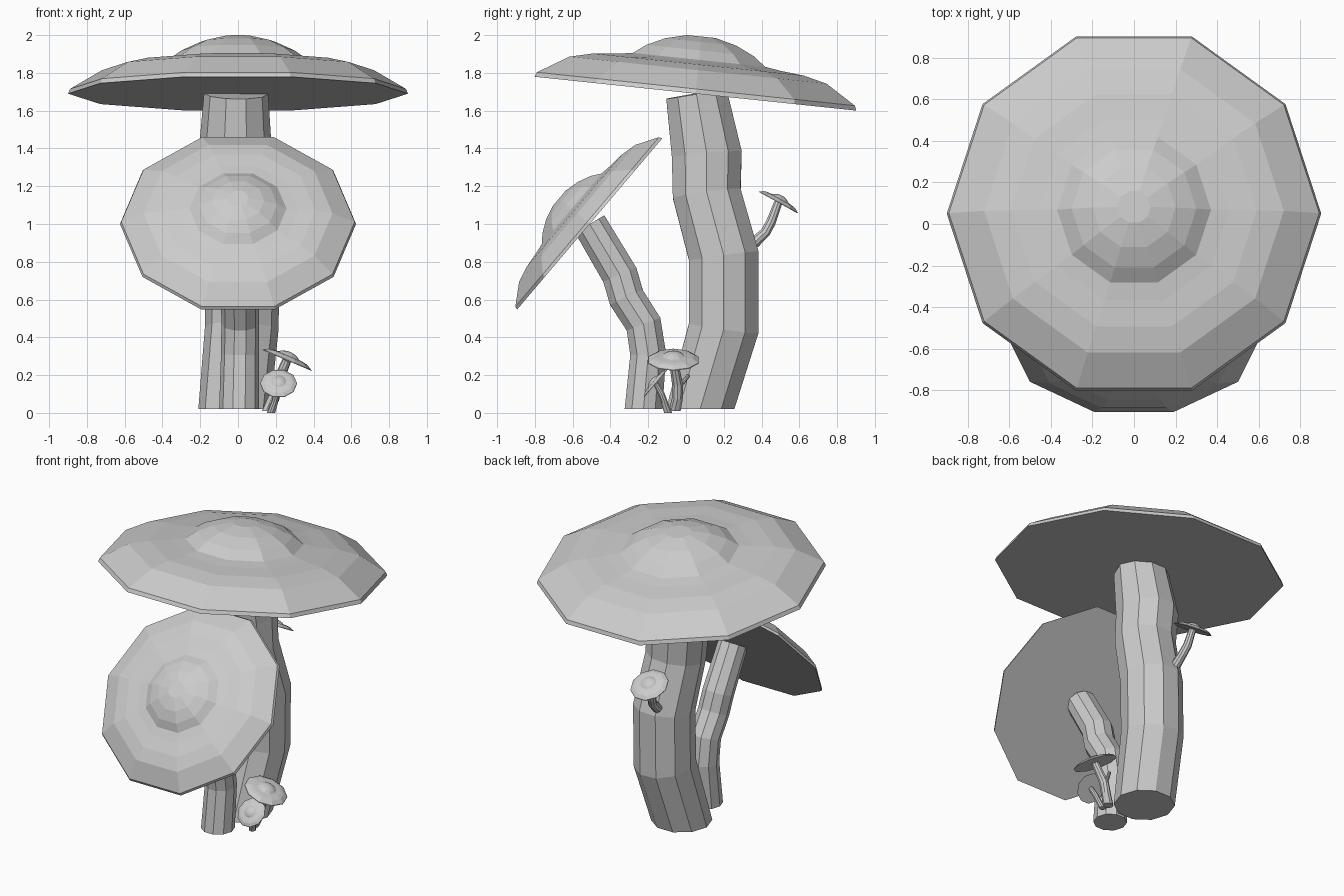
import bpy, bmesh, math
from mathutils import Vector, Matrix

if "Cube" in bpy.data.objects:
    bpy.data.objects.remove(bpy.data.objects["Cube"])

SIDES = 10
grey = bpy.data.materials.new("mushroom_grey")
grey.use_nodes = True
grey.diffuse_color = (0.6, 0.6, 0.6, 1)
grey.node_tree.nodes["Principled BSDF"].inputs["Base Color"].default_value = (0.6, 0.6, 0.6, 1)

# Cap outline as (radius, height), for a cap of radius 0.9
CAP = [(0.9, 0), (0.89, 0.025), (0.72, 0.125), (0.59, 0.155), (0.46, 0.167),
       (0.37, 0.18), (0.3, 0.23), (0.2, 0.275), (0.08, 0.304)]


def skin(name, rings):
    """Join rings of points into a closed flat-shaded body."""
    bm = bmesh.new()
    loops = [[bm.verts.new(p) for p in ring] for ring in rings]
    for low, high in zip(loops, loops[1:]):
        for i in range(SIDES):
            j = (i + 1) % SIDES
            bm.faces.new((low[i], low[j], high[j], high[i]))
    bm.faces.new(loops[0][::-1])
    bm.faces.new(loops[-1])
    bmesh.ops.recalc_face_normals(bm, faces=bm.faces)
    mesh = bpy.data.meshes.new(name)
    bm.to_mesh(mesh)
    bm.free()
    mesh.materials.append(grey)
    obj = bpy.data.objects.new(name, mesh)
    bpy.context.collection.objects.link(obj)
    return obj


def circle(center, radius, side, fwd):
    turns = [math.tau * i / SIDES for i in range(SIDES)]
    return [center + radius * (math.cos(a) * side + math.sin(a) * fwd) for a in turns]


def cap(name, center, radius, tilt, axis="X"):
    """Domed cap with a flat underside, tilted about one axis."""
    s = radius / CAP[0][0]
    x, y = Vector((1, 0, 0)), Vector((0, 1, 0))
    obj = skin(name, [circle(Vector((0, 0, h * s)), r * s, x, y) for r, h in CAP])
    obj.data.transform(Matrix.Translation(center) @ Matrix.Rotation(math.radians(tilt), 4, axis))


def stalk(name, path, flat_base=True):
    """Bent stem along (x, y, z, radius) points."""
    pts = [Vector(p[:3]) for p in path]
    rings = []
    for i, p in enumerate(pts):
        before = (p - pts[i - 1]).normalized() if i else Vector()
        after = (pts[i + 1] - p).normalized() if i + 1 < len(pts) else Vector()
        t = (before + after).normalized()
        if i == 0 and flat_base:
            t = Vector((0, 0, 1))
        fwd = t.cross(Vector((1, 0, 0))).normalized()
        rings.append(circle(p, path[i][3], fwd.cross(t), fwd))
    skin(name, rings)


# Tall mushroom
cap("tall_cap", (0, 0.05, 1.69), 0.9, -6)
stalk("tall_stalk", [(-0.02, 0.075, 0.02, 0.19), (0.02, 0.2, 0.45, 0.195),
                     (0.025, 0.2, 0.83, 0.195), (0, 0.11, 1.16, 0.19),
                     (-0.015, 0.11, 1.37, 0.195), (-0.01, 0.055, 1.69, 0.17)])

# Leaning front mushroom
cap("front_cap", (0, -0.51, 1.0), 0.625, 49.7)
stalk("front_stalk", [(0.005, -0.225, 0.02, 0.105), (0.01, -0.2, 0.31, 0.1),
                      (0.012, -0.225, 0.47, 0.1), (0.01, -0.315, 0.61, 0.1),
                      (0, -0.35, 0.73, 0.1), (0, -0.51, 1.0, 0.095)])

# Sprout on the back of the tall stalk
cap("back_sprout_cap", (-0.065, 0.488, 1.113), 0.124, -29)
stalk("back_sprout_stalk", [(-0.035, 0.36, 0.9, 0.032), (-0.04, 0.42, 0.955, 0.028),
                            (-0.055, 0.45, 1.01, 0.027), (-0.065, 0.488, 1.113, 0.023)], False)

# Pair of sprouts at the foot
cap("foot_sprout_cap", (0.258, -0.067, 0.278), 0.141, 23, "Y")
stalk("foot_sprout_stalk", [(0.16, -0.06, 0.01, 0.033), (0.19, -0.045, 0.08, 0.03),
                            (0.205, -0.045, 0.15, 0.03), (0.258, -0.067, 0.278, 0.024)])
cap("small_sprout_cap", (0.215, -0.16, 0.155), 0.098, 49.7)
stalk("small_sprout_stalk", [(0.175, -0.095, 0, 0.022), (0.195, -0.115, 0.06, 0.018),
                             (0.205, -0.13, 0.1, 0.018), (0.215, -0.16, 0.155, 0.015)])
stalk("tiny_shoot", [(0.2, -0.045, 0.13, 0.012), (0.205, -0.01, 0.17, 0.012),
                     (0.21, 0.015, 0.2, 0.01)], False)
